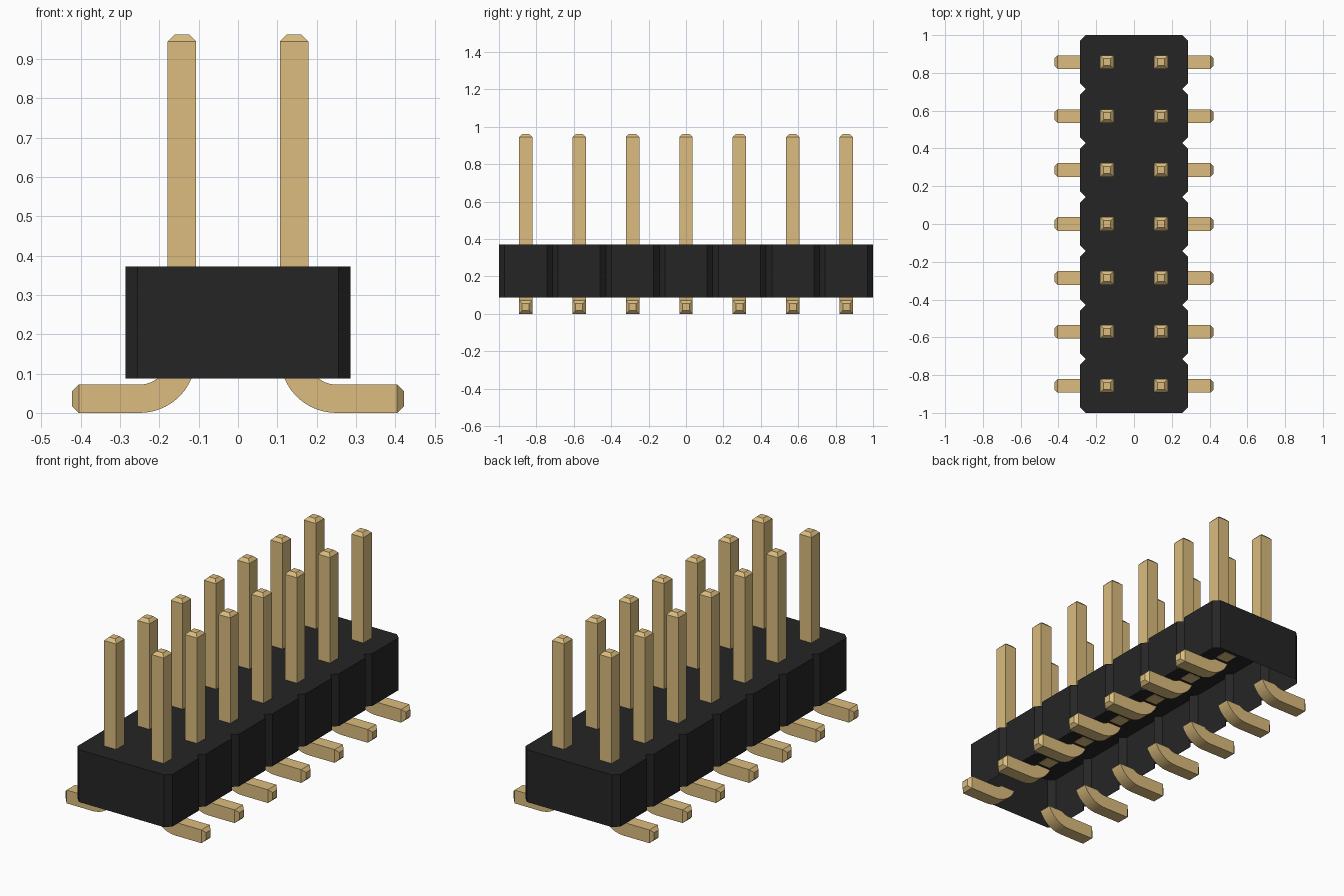
import bpy, bmesh, math

cube = bpy.data.objects.get("Cube")
if cube:
    bpy.data.objects.remove(cube)

COUNT = 7
PITCH = 2 / COUNT
HALF_W = PITCH          # half width of the housing
CHAMFER = 0.03
BASE_Z, TOP_Z = 0.088, 0.372
PIN = 0.036             # half thickness of a pin
TIP = 0.017             # tip chamfer
PIN_TOP = 0.962


def material(name, rgb):
    mat = bpy.data.materials.new(name)
    mat.use_nodes = True
    mat.diffuse_color = (*rgb, 1)
    mat.node_tree.nodes["Principled BSDF"].inputs["Base Color"].default_value = (*rgb, 1)
    return mat


black = material("black plastic", (0.0193, 0.0186, 0.0186))
gold = material("gold metal", (0.708, 0.504, 0.21))


def finish(bm, name, mat, smooth=False):
    bmesh.ops.recalc_face_normals(bm, faces=bm.faces)
    mesh = bpy.data.meshes.new(name)
    bm.to_mesh(mesh)
    bm.free()
    mesh.materials.append(mat)
    obj = bpy.data.objects.new(name, mesh)
    bpy.context.collection.objects.link(obj)
    if smooth:
        bpy.ops.object.select_all(action="DESELECT")
        obj.select_set(True)
        bpy.context.view_layer.objects.active = obj
        bpy.ops.object.shade_smooth_by_angle(angle=math.radians(30))
    return obj


def loft(bm, rings):
    """Join equal four-sided rings into a closed bar."""
    loops = [[bm.verts.new(p) for p in ring] for ring in rings]
    for a, b in zip(loops, loops[1:]):
        for i in range(4):
            j = (i + 1) % 4
            bm.faces.new((a[i], a[j], b[j], b[i]))
    bm.faces.new(loops[0])
    bm.faces.new(loops[-1])


# Housing: notched outline raised into a shell that is open underneath
side = []
for i in range(COUNT):
    y = -1 + i * PITCH
    side += [(HALF_W - CHAMFER, y), (HALF_W, y + CHAMFER), (HALF_W, y + PITCH - CHAMFER)]
side.append((HALF_W - CHAMFER, 1))
outline = side + [(-x, -y) for x, y in side]
bm = bmesh.new()
top = bm.faces.new([bm.verts.new((x, y, TOP_Z)) for x, y in outline])
walls = bmesh.ops.extrude_edge_only(bm, edges=list(top.edges))["geom"]
bmesh.ops.translate(bm, vec=(0, 0, BASE_Z - TOP_Z),
                    verts=[g for g in walls if isinstance(g, bmesh.types.BMVert)])
finish(bm, "housing", black)


# Upright pin with a chamfered tip
def pin_rings(sx, y):
    rings = []
    for z, h in ((TOP_Z - 0.003, PIN), (PIN_TOP - TIP, PIN), (PIN_TOP, PIN - TIP)):
        rings.append([(sx * PITCH / 2 + dx * h, y + dy * h, z)
                      for dx, dy in ((-1, -1), (1, -1), (1, 1), (-1, 1))])
    return rings


# Curved foot: arc out of the housing, then a flat bar with a chamfered end
def foot_rings(sx, y):
    centre_x, centre_z = 0.25, 0.143
    outer, inner, end = centre_z, centre_z - 2 * PIN, 0.422
    start_out = math.asin((centre_z - BASE_Z) / outer)
    start_in = math.asin((centre_z - BASE_Z) / inner)
    spans = []
    steps = 10
    for i in range(steps + 1):
        t = i / steps
        a = start_out + (math.pi / 2 - start_out) * t
        b = start_in + (math.pi / 2 - start_in) * t
        spans.append((centre_x - outer * math.cos(a), centre_z - outer * math.sin(a),
                      centre_x - inner * math.cos(b), centre_z - inner * math.sin(b), PIN))
    spans.append((end - TIP, 0, end - TIP, 2 * PIN, PIN))
    spans.append((end, TIP, end, 2 * PIN - TIP, PIN - TIP))
    return [[(sx * x0, y - h, z0), (sx * x0, y + h, z0),
             (sx * x1, y + h, z1), (sx * x1, y - h, z1)] for x0, z0, x1, z1, h in spans]


for label, sx in (("left", 1), ("right", -1)):
    for i in range(COUNT):
        y = (i - (COUNT - 1) / 2) * PITCH
        bm = bmesh.new()
        loft(bm, pin_rings(sx, y))
        finish(bm, f"{label}_pin_{i + 1}", gold)
        bm = bmesh.new()
        loft(bm, foot_rings(sx, y))
        finish(bm, f"{label}_foot_{i + 1}", gold, smooth=True)
